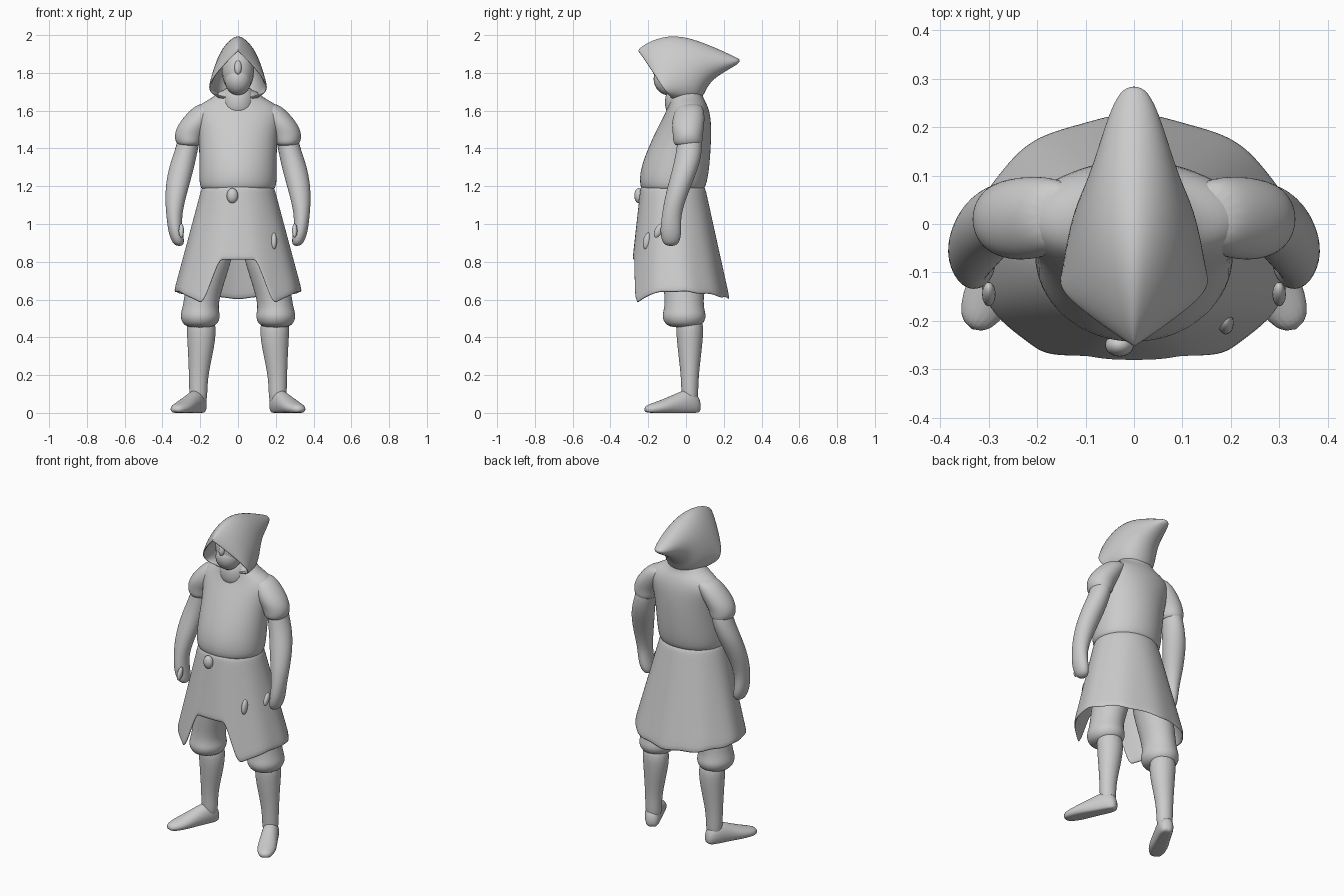
import bpy, bmesh, math
from mathutils import Matrix, Vector

if "Cube" in bpy.data.objects:
    bpy.data.objects.remove(bpy.data.objects["Cube"], do_unlink=True)

colour = (0.6, 0.6, 0.6, 1)
grey = bpy.data.materials.new("plain grey")
grey.use_nodes = True
grey.diffuse_color = colour
grey.node_tree.nodes["Principled BSDF"].inputs["Base Color"].default_value = colour


def finish(name, bm, subdivision=2, thickness=0, matrix=Matrix()):
    """Turn a bmesh into a smooth object."""
    bm.transform(matrix)
    bmesh.ops.recalc_face_normals(bm, faces=bm.faces)
    for face in bm.faces:
        face.smooth = True
    mesh = bpy.data.meshes.new(name)
    bm.to_mesh(mesh)
    bm.free()
    mesh.materials.append(grey)
    part = bpy.data.objects.new(name, mesh)
    bpy.context.collection.objects.link(part)
    if thickness:
        shell = part.modifiers.new("Thickness", 'SOLIDIFY')
        shell.thickness = thickness
        shell.offset = -1
    if subdivision:
        smooth = part.modifiers.new("Smooth", 'SUBSURF')
        smooth.levels = smooth.render_levels = subdivision


def turns(count):
    """Evenly spaced angles around a circle."""
    return [math.tau * i / count for i in range(count)]


def skin(rings, cap_start=True, cap_end=True):
    """Bridge closed loops of points into a surface."""
    bm = bmesh.new()
    loops = [[bm.verts.new(point) for point in ring] for ring in rings]
    for lower, upper in zip(loops, loops[1:]):
        for i in range(len(lower)):
            bm.faces.new((lower[i - 1], lower[i], upper[i], upper[i - 1]))
    if cap_start:
        bm.faces.new(loops[0])
    if cap_end:
        bm.faces.new(loops[-1])
    return bm


def column(name, rings):
    """Loft ellipses given as height, centre x, centre y, radius x, radius y."""
    finish(name, skin([[(x + rx * math.cos(a), y + ry * math.sin(a), z) for a in turns(16)]
                       for z, x, y, rx, ry in rings]))


def ball(name, centre, size, tilt=0):
    """Stretched sphere, tilted forwards or backwards."""
    bm = bmesh.new()
    bmesh.ops.create_uvsphere(bm, u_segments=20, v_segments=12, radius=1)
    place = Matrix.Translation(centre) @ Matrix.Rotation(tilt, 4, 'X')
    finish(name, bm, 0, matrix=place @ Matrix.Diagonal((*size, 1)))


# Tunic body, belly to sloping shoulders: height, centre y, half width, half depth
body = [(1.17, -0.07, 0.18, 0.15), (1.19, -0.07, 0.21, 0.18), (1.3, -0.06, 0.21, 0.19),
        (1.5, -0.01, 0.21, 0.15), (1.59, 0.01, 0.25, 0.12), (1.64, 0.01, 0.2, 0.1),
        (1.67, 0, 0.13, 0.09), (1.72, 0, 0.09, 0.09)]
column("tunic_body", [(z, 0, y, rx, ry) for z, y, rx, ry in body])

# Soft collar around the neck
column("collar", [(z, 0, -0.02, r, r) for z, r in [(1.56, 0.08), (1.64, 0.1), (1.74, 0.08)]])


def skirt_point(angle, z, swell):
    """Point on the flared skirt, widening evenly towards the hem."""
    drop = (1.2 - z) / 0.6
    width, depth = 0.19 + 0.16 * drop, 0.17 + 0.1 * drop
    centre = 0.03 * drop - 0.07
    return width * swell * math.cos(angle), centre + depth * swell * math.sin(angle), z


def hem_height(angle):
    """Level hem behind, arched opening in front."""
    across = abs(math.cos(angle))
    if math.sin(angle) > 0:
        return 0.605 + 0.035 * across ** 2 + 0.004 * math.sin(11 * angle)
    if across > 0.53:
        return 0.575 + 0.065 * min(1, (across - 0.53) / 0.4)
    slope = max(0, (across - 0.32) / 0.21)
    return 0.81 - 0.235 * slope ** 1.3


# Skirt with gentle pleats
levels = []
for k in range(11):
    down = k / 10
    levels.append([skirt_point(a, 1.2 + (hem_height(a) - 1.2) * down,
                               1 + 0.01 * down * math.sin(9 * a)) for a in turns(96)])
finish("skirt", skin(levels, False, False), 1, 0.012)

# Belt knot and tucked cloth
ball("belt_knot", (-0.03, -0.25, 1.15), (0.03, 0.024, 0.04))
ball("skirt_tuck", (0.19, -0.205, 0.91), (0.016, 0.022, 0.045), -0.2)

# Hood from back tip to face: top y and z, bottom y and z, half width
sections = [(0.29, 1.87, 0.28, 1.85, 0.02), (0.25, 1.89, 0.23, 1.82, 0.05),
            (0.1, 1.96, 0.11, 1.75, 0.09), (-0.06, 2.01, 0.08, 1.62, 0.13),
            (-0.2, 1.97, -0.03, 1.64, 0.15), (-0.26, 1.92, -0.08, 1.66, 0.16)]
rings = []
for index, (top_y, top_z, low_y, low_z, width) in enumerate(sections):
    top, low = Vector((0, top_y, top_z)), Vector((0, low_y, low_z))
    point = 1 + 0.8 * (index / 5) ** 3  # only the face opening is a pointed arch
    ring = []
    for a in turns(24):
        side = 1 if a <= math.pi else -1
        part = min(a, math.tau - a) / math.pi
        spread = side * width * math.sin(math.pi * part ** point)
        ring.append(top.lerp(low, (1 - math.cos(a)) / 2) + Vector((spread, 0, 0)))
    rings.append(ring)
finish("hood", skin(rings, True, False), 2, 0.014)

# Masked face inside the hood
ball("head", (0, -0.07, 1.81), (0.085, 0.095, 0.125))
ball("face_mask", (0, -0.1, 1.76), (0.07, 0.07, 0.08), 0.4)
ball("nose", (0, -0.155, 1.83), (0.02, 0.02, 0.04), -0.3)

# Limb profiles, shared by both sides
sleeve = [(1.64, 0.15, 0.02, 0.05, 0.05), (1.61, 0.17, 0.02, 0.08, 0.08),
          (1.53, 0.23, 0.01, 0.09, 0.09), (1.47, 0.26, 0.01, 0.08, 0.08),
          (1.43, 0.26, 0.01, 0.07, 0.08), (1.41, 0.26, 0.01, 0.05, 0.06)]
arm = [(1.5, 0.25, 0.02, 0.06, 0.06), (1.4, 0.27, 0.02, 0.06, 0.07),
       (1.3, 0.3, 0, 0.07, 0.07), (1.16, 0.33, -0.05, 0.06, 0.06),
       (1.04, 0.34, -0.08, 0.04, 0.05), (0.95, 0.33, -0.08, 0.04, 0.06),
       (0.88, 0.31, -0.08, 0.03, 0.04)]
# Legs: height, centre x, radius
trouser = [(0.92, 0.1, 0.1), (0.75, 0.16, 0.11), (0.57, 0.2, 0.09), (0.52, 0.2, 0.11),
           (0.48, 0.2, 0.1), (0.45, 0.2, 0.07)]
shin = [(0.52, 0.2, 0.08), (0.4, 0.19, 0.08), (0.2, 0.21, 0.05), (0.1, 0.21, 0.05),
        (0.03, 0.21, 0.04)]
# Foot: distance along, half width, height
foot = [(0.05, 0.03, 0.07), (0, 0.05, 0.14), (-0.1, 0.05, 0.1), (-0.2, 0.06, 0.06),
        (-0.28, 0.03, 0.04)]

for label, side in (("left", 1), ("right", -1)):
    for name, rings in (("sleeve", sleeve), ("arm", arm)):
        column(f"{label}_{name}", [(z, side * x, y, rx, ry) for z, x, y, rx, ry in rings])
    ball(f"{label}_thumb", (side * 0.3, -0.145, 0.965), (0.014, 0.02, 0.04), -0.45)
    column(f"{label}_trouser", [(z, side * x, -0.01, r, r * 1.1) for z, x, r in trouser])
    column(f"{label}_shin", [(z, side * x, 0.02, r, r * 0.93) for z, x, r in shin])

    # Feet are flat underneath and turned outwards
    rings = [[(w * math.cos(a), y, max(0, h * (0.42 + 0.58 * math.sin(a)))) for a in turns(16)]
             for y, w, h in foot]
    stance = Matrix.Translation((side * 0.21, 0.03, 0)) @ Matrix.Rotation(side * 0.47, 4, 'Z')
    finish(f"{label}_foot", skin(rings), matrix=stance)
